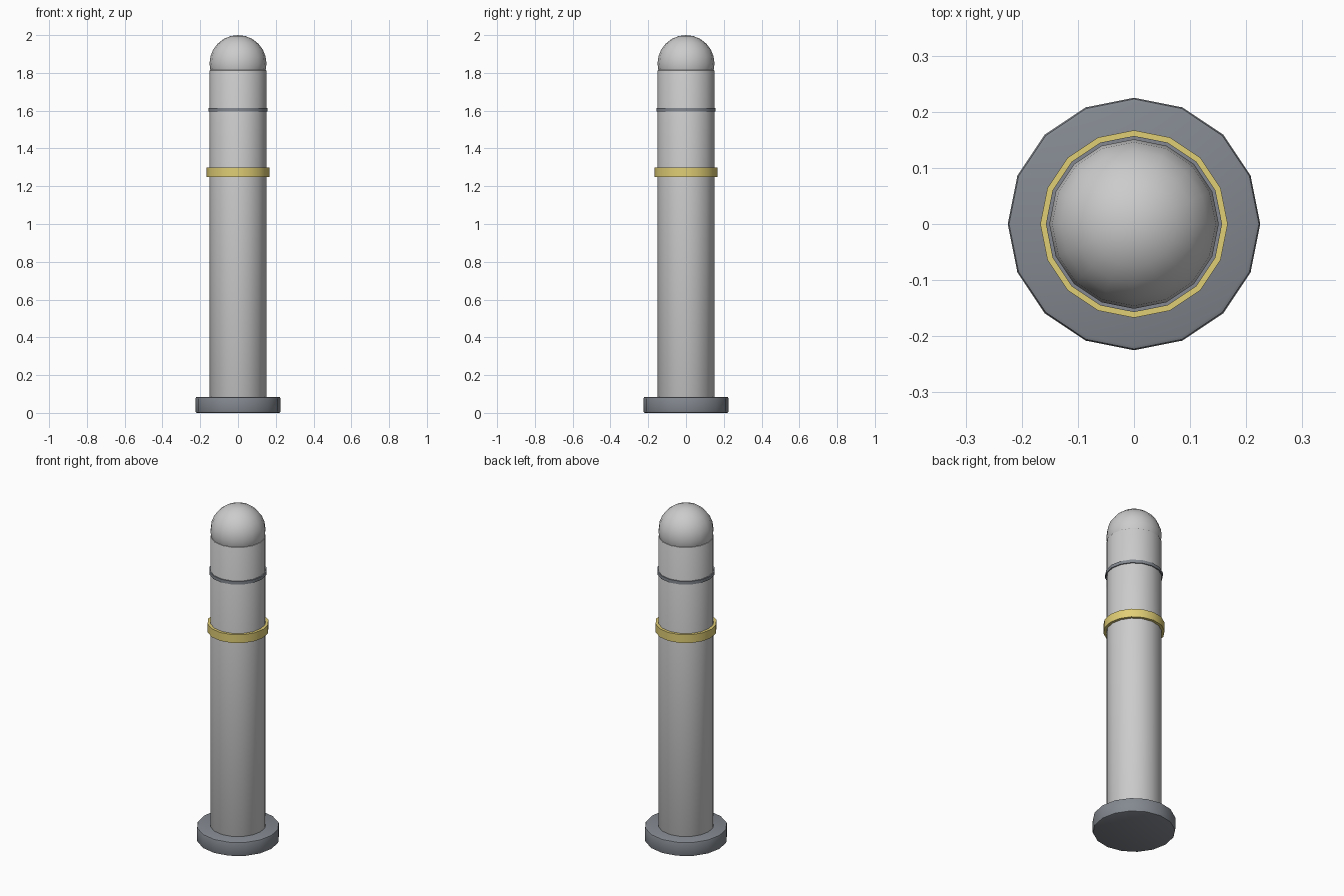
import bpy
from math import radians

if "Cube" in bpy.data.objects:
    bpy.data.objects.remove(bpy.data.objects["Cube"])

SIDES = 16


def finish(ob, name, bevel=0.0, mat=None):
    ob.name = name
    if bevel:
        mod = ob.modifiers.new("edge_bevel", 'BEVEL')
        mod.width = bevel
        mod.segments = 2
        mod.limit_method = 'ANGLE'
        mod.angle_limit = radians(40)
        bpy.ops.object.modifier_apply(modifier=mod.name)
    bpy.ops.object.shade_smooth_by_angle(angle=radians(35))
    if mat:
        ob.data.materials.append(mat)
    return ob


def drum(name, radius, z0, z1, bevel=0.0, mat=None):
    bpy.ops.mesh.primitive_cylinder_add(vertices=SIDES, radius=radius, depth=z1 - z0,
                                        location=(0, 0, (z0 + z1) / 2))
    return finish(bpy.context.object, name, bevel, mat)


def material(name, color):
    mat = bpy.data.materials.new(name)
    mat.diffuse_color = color
    mat.use_nodes = True
    mat.node_tree.nodes["Principled BSDF"].inputs["Base Color"].default_value = mat.diffuse_color
    return mat


dark = material("dark_grey", (0.23, 0.25, 0.28, 1))
yellow = material("yellow", (0.75, 0.62, 0.18, 1))

# Base flange and post
drum("base_flange", 0.225, 0.0, 0.085, 0.008, dark)
drum("post", 0.151, 0.08, 1.815, 0.006)

# Decorative bands
drum("yellow_band", 0.167, 1.25, 1.30, 0.0, yellow)
drum("dark_band", 0.157, 1.595, 1.614, 0.0, dark)

# Rounded cap, its lower half sunk into the post
bpy.ops.mesh.primitive_uv_sphere_add(segments=SIDES, ring_count=12, radius=0.151,
                                     location=(0, 0, 1.849))
finish(bpy.context.object, "domed_cap")
